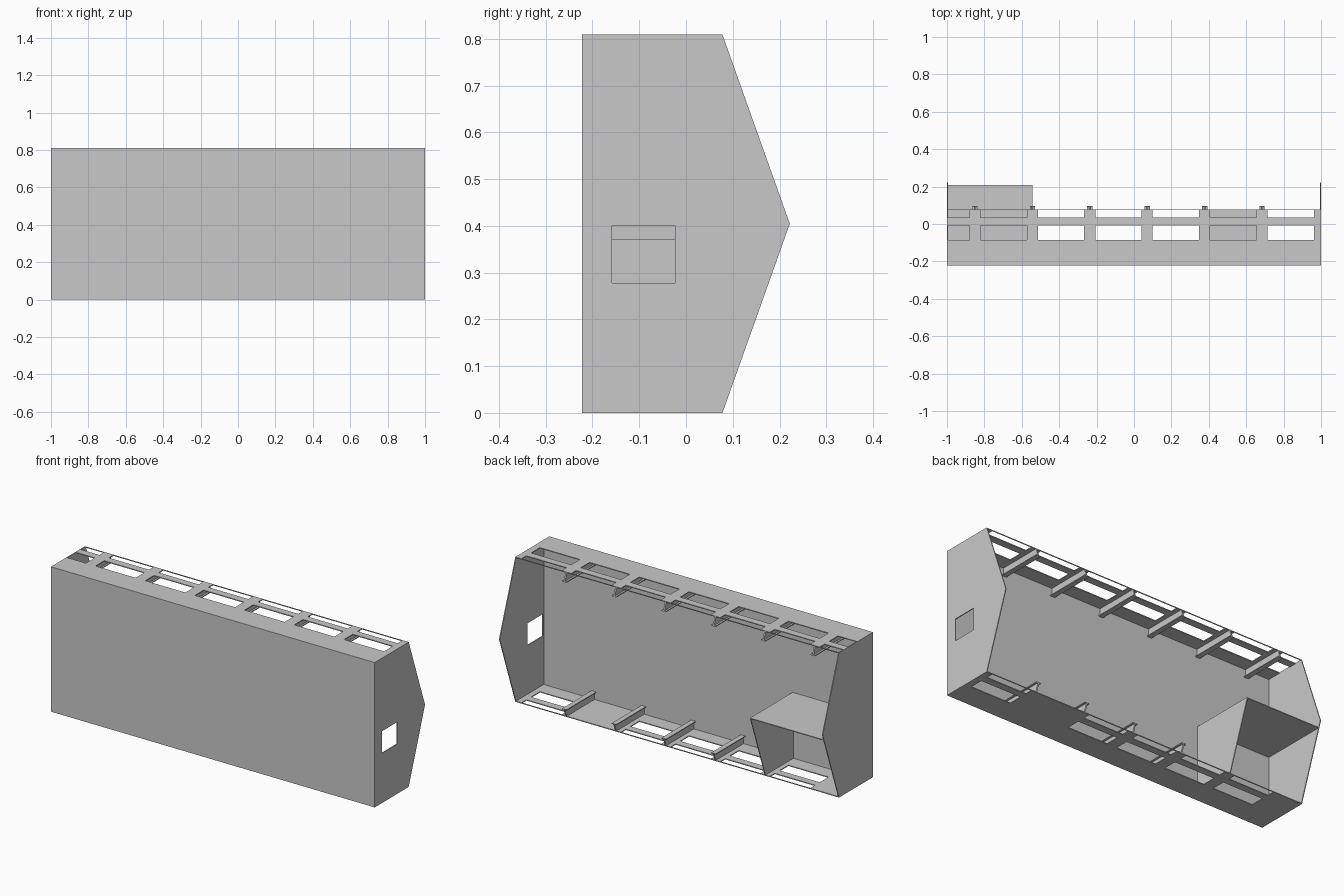
import bpy
import bmesh
from mathutils import Vector

cube = bpy.data.objects.get("Cube")
if cube:
    bpy.data.objects.remove(cube, do_unlink=True)

GREY = (0.584, 0.584, 0.584, 1.0)
grey = bpy.data.materials.new("plain grey")
grey.use_nodes = True
grey.diffuse_color = GREY
grey.node_tree.nodes["Principled BSDF"].inputs["Base Color"].default_value = GREY

T = 0.005                       # sheet thickness
FRONT, INNER, EAVE, RIDGE = -0.222, -0.166, 0.078, 0.222
HEIGHT = 0.809
SLOPE = (RIDGE - EAVE) / (HEIGHT / 2)


def edge_y(z):
    """Depth of the sloping open edge at a height in the lower half."""
    return EAVE + SLOPE * z


def panel(name, axis, offset, outline, thickness=T, holes=()):
    """Flat sheet across an axis, with rectangular holes (u0, u1, v0, v1)."""
    u, v = [i for i in range(3) if i != axis]

    def point(a, b):
        p = Vector()
        p[axis], p[u], p[v] = offset, a, b
        return p

    bm = bmesh.new()
    bm.faces.new([bm.verts.new(point(a, b)) for a, b in outline])
    cuts = {(u, c) for h in holes for c in h[:2]} | {(v, c) for h in holes for c in h[2:]}
    for direction, c in sorted(cuts):
        co, no = Vector(), Vector()
        co[direction], no[direction] = c, 1
        bmesh.ops.bisect_plane(bm, geom=bm.verts[:] + bm.edges[:] + bm.faces[:],
                               plane_co=co, plane_no=no, dist=1e-5)
    cut = []
    for f in bm.faces:
        m = f.calc_center_median()
        if any(h[0] < m[u] < h[1] and h[2] < m[v] < h[3] for h in holes):
            cut.append(f)
    if cut:
        bmesh.ops.delete(bm, geom=cut, context='FACES')
    ext = bmesh.ops.extrude_face_region(bm, geom=bm.faces[:])
    shift = Vector()
    shift[axis] = thickness
    bmesh.ops.translate(bm, vec=shift,
                        verts=[g for g in ext["geom"] if isinstance(g, bmesh.types.BMVert)])
    bmesh.ops.recalc_face_normals(bm, faces=bm.faces[:])
    mesh = bpy.data.meshes.new(name)
    bm.to_mesh(mesh)
    bm.free()
    mesh.materials.append(grey)
    ob = bpy.data.objects.new(name, mesh)
    bpy.context.collection.objects.link(ob)
    return ob


def rect(a0, a1, b0, b1):
    return [(a0, b0), (a1, b0), (a1, b1), (a0, b1)]


# Thick closed slab on the front
panel("front_slab", 1, FRONT, rect(-1, 1, 0, HEIGHT), INNER - FRONT)

# Long walls, each with a row of windows and a row of slits
rib_x = [-0.85 + 0.307 * i for i in range(6)]
bays = [(x + 0.029, x + 0.277) for x in rib_x]
rows = [(-0.085, -0.007), (0.034, 0.075)]


def openings(spans):
    return [s + r for s in spans for r in rows]


wall = rect(-1, 1, INNER, EAVE)
panel("upper_wall", 2, HEIGHT - T, wall, holes=openings([(-0.995, -0.88)] + bays))
panel("lower_wall", 2, 0, wall, holes=openings(bays[:4] + bays[5:]))

# Pointed end walls, the left one with a square window
gable = [(INNER, 0), (EAVE, 0), (RIDGE, HEIGHT / 2), (EAVE, HEIGHT), (INNER, HEIGHT)]
panel("right_end_wall", 0, -1, gable)
panel("left_end_wall", 0, 1 - T, gable, holes=[(-0.158, -0.023, 0.278, 0.401)])

# Small room in the right corner
ROOM_X, ROOM_Z = -0.542, 0.372
panel("room_side", 0, ROOM_X - T,
      [(INNER, 0), (EAVE, 0), (edge_y(ROOM_Z - T), ROOM_Z - T), (INNER, ROOM_Z - T)])
panel("room_roof", 2, ROOM_Z - T, rect(-1, ROOM_X, INNER, edge_y(ROOM_Z - T)))

# T-section ribs along both long walls, with ends following the slope
RIB_H, FLANGE_W, WEB_W = 0.05, 0.028, 0.008


def rib(name, x, top):
    def section(z0, z1):
        pts = [(INNER, z0), (edge_y(z0), z0), (edge_y(z1), z1), (INNER, z1)]
        return [(y, HEIGHT - z if top else z) for y, z in pts]
    panel(name + "_flange", 0, x - FLANGE_W / 2, section(RIB_H - T, RIB_H), FLANGE_W)
    panel(name + "_web", 0, x - WEB_W / 2, section(0, RIB_H - T), WEB_W)


for i, x in enumerate(rib_x):
    rib(f"upper_rib_{i + 1}", x, True)
    if x > ROOM_X + 0.1:
        rib(f"lower_rib_{i + 1}", x, False)
